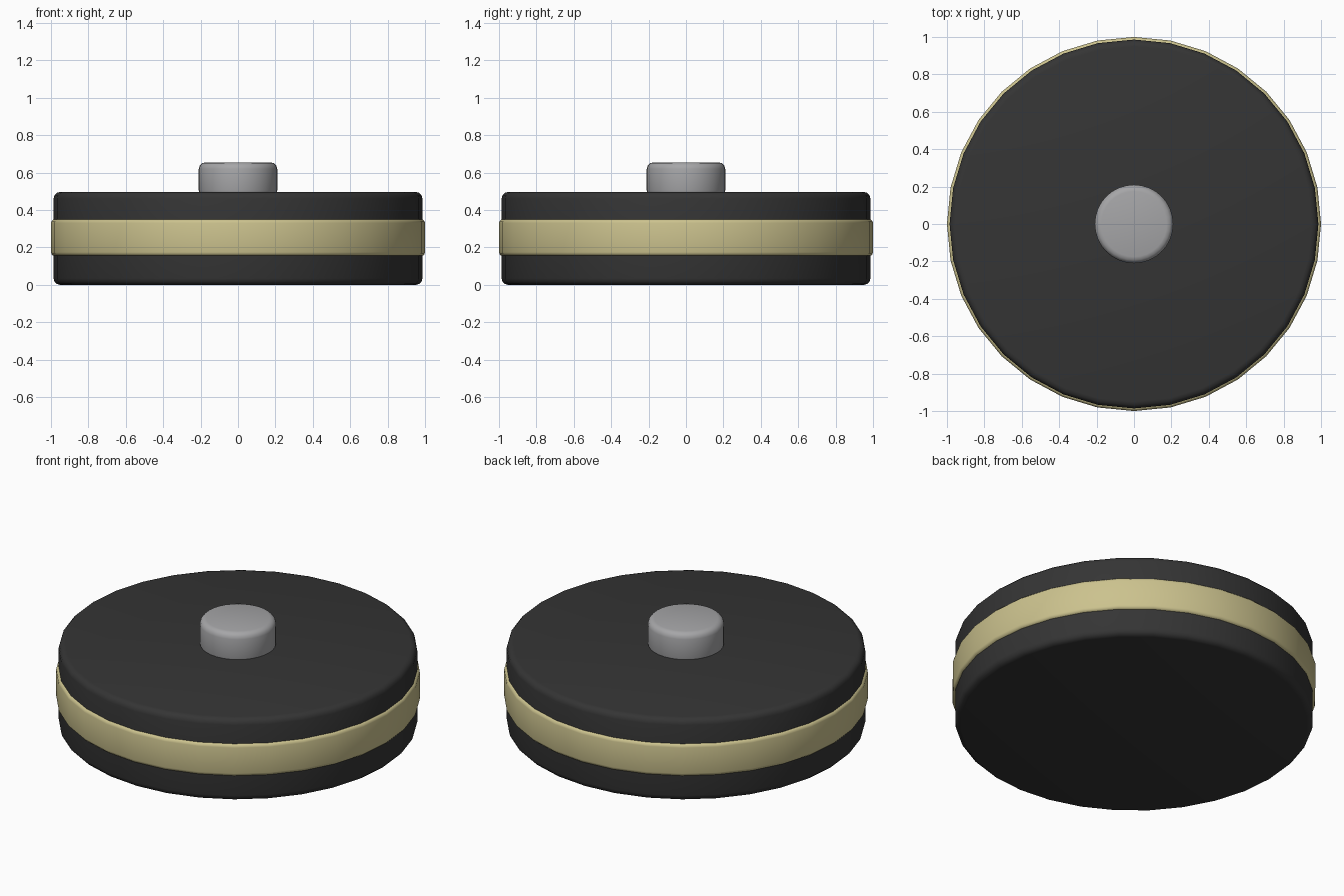
import bpy
import bmesh
import math

cube = bpy.data.objects.get("Cube")
if cube:
    bpy.data.objects.remove(cube, do_unlink=True)

SIDES = 32


def material(name, rgb):
    mat = bpy.data.materials.new(name)
    mat.use_nodes = True
    mat.diffuse_color = (*rgb, 1)
    mat.node_tree.nodes["Principled BSDF"].inputs["Base Color"].default_value = (*rgb, 1)
    return mat


def disc(name, radius, bottom, top, bevel, mat):
    """Round disc with softened rims, shaded smooth."""
    bpy.ops.mesh.primitive_cylinder_add(
        vertices=SIDES, radius=radius, depth=top - bottom,
        location=(0, 0, (bottom + top) / 2))
    obj = bpy.context.object
    obj.name = name
    obj.data.materials.append(mat)
    bm = bmesh.new()
    bm.from_mesh(obj.data)
    rims = [e for e in bm.edges if abs(e.verts[0].co.z - e.verts[1].co.z) < 1e-4]
    bmesh.ops.bevel(bm, geom=rims, offset=bevel, segments=3, profile=0.5,
                    affect='EDGES', clamp_overlap=True)
    bm.to_mesh(obj.data)
    bm.free()
    bpy.ops.object.shade_smooth_by_angle(angle=math.radians(40))
    return obj


black = material("matte black", (0.035, 0.035, 0.035))
gold = material("pale gold", (0.60, 0.54, 0.27))
grey = material("button grey", (0.38, 0.38, 0.39))

# Main puck, band around its middle, and push button on top
disc("puck_body", 0.986, 0.0, 0.497, 0.035, black)
disc("side_band", 1.0, 0.155, 0.351, 0.02, gold)
disc("push_button", 0.21, 0.47, 0.655, 0.035, grey)
